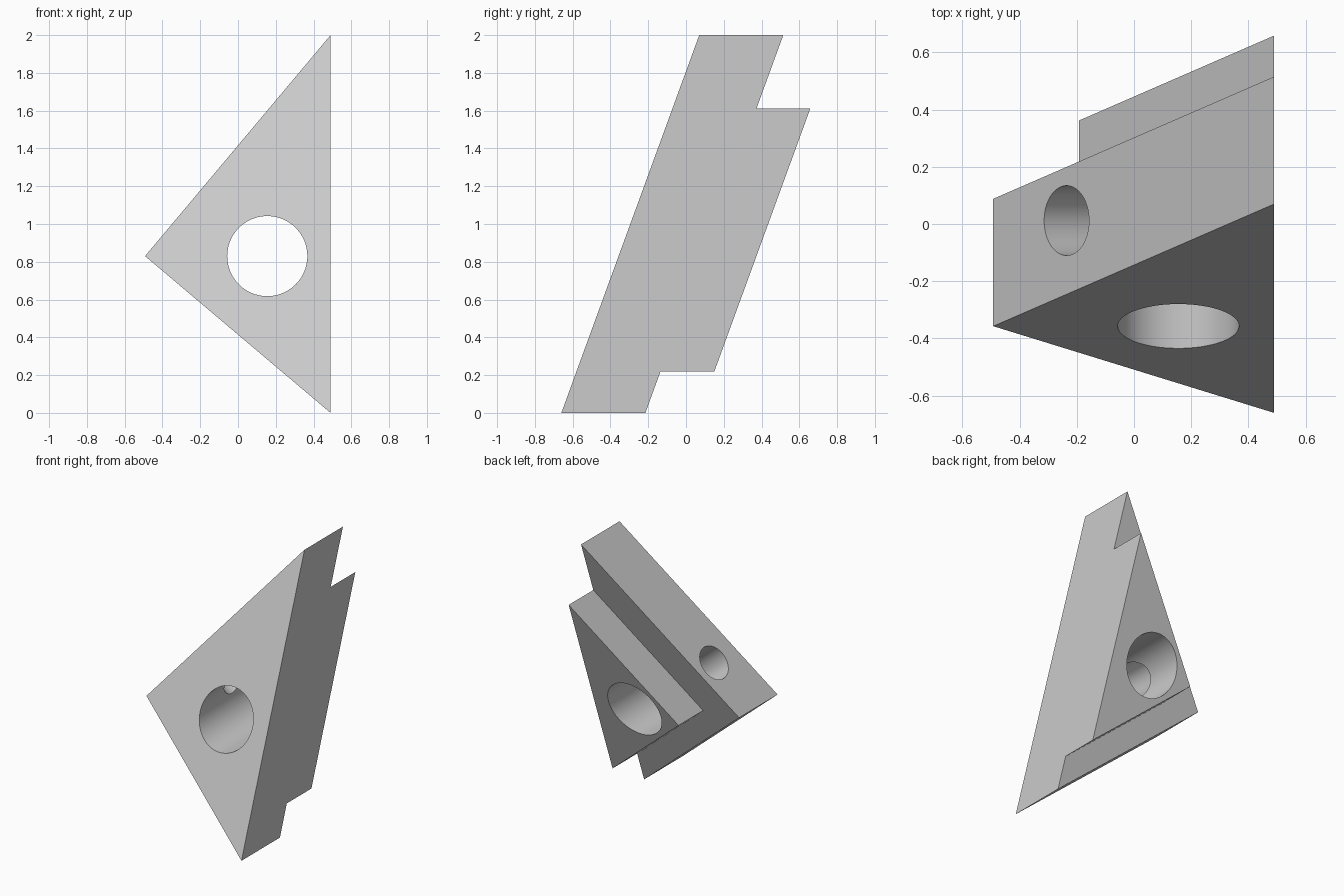
import bpy
import bmesh
from mathutils import Vector, Matrix

cube = bpy.data.objects.get("Cube")
if cube:
    bpy.data.objects.remove(cube, do_unlink=True)

grey = bpy.data.materials.new("light grey")
grey.use_nodes = True
grey.diffuse_color = (0.6, 0.6, 0.6, 1)
grey.node_tree.nodes["Principled BSDF"].inputs["Base Color"].default_value = (0.6, 0.6, 0.6, 1)

LEAN = 0.365          # y shift per unit of height
FRONT = -0.66         # front plane at ground level
SLAB, TOTAL = 0.445, 0.73
HOLE = Vector((0.155, 0, 0.83))


def make_object(name, bm):
    bmesh.ops.recalc_face_normals(bm, faces=bm.faces)
    mesh = bpy.data.meshes.new(name)
    bm.to_mesh(mesh)
    bm.free()
    mesh.materials.append(grey)
    obj = bpy.data.objects.new(name, mesh)
    bpy.context.collection.objects.link(obj)
    return obj


def cylinder(name, start, end, radius):
    axis = end - start
    place = Matrix.Translation((start + end) / 2) @ axis.to_track_quat('Z', 'Y').to_matrix().to_4x4()
    bm = bmesh.new()
    bmesh.ops.create_cone(bm, cap_ends=True, segments=96, radius1=radius,
                          radius2=radius, depth=axis.length, matrix=place)
    obj = make_object(name, bm)
    obj.hide_render = True
    return obj


# Leaning triangular body with a smaller triangular step on its back
large = [(-0.492, 0.83), (0.49, 2), (0.49, 0)]
small = [(-0.193, 0.798), (0.49, 1.612), (0.49, 0.22)]
bm = bmesh.new()


def ring(outline, depth):
    return [bm.verts.new((x, FRONT + LEAN * z + depth, z)) for x, z in outline]


f, m = ring(large, 0), ring(large, SLAB)
a, b = ring(small, SLAB), ring(small, TOTAL)
bm.faces.new(f)
bm.faces.new(b)
bm.faces.new((m[0], m[1], a[1], a[0], a[2], m[2]))
bm.faces.new((f[2], f[1], m[1], a[1], b[1], b[2], a[2], m[2]))
for near, far in ((f, m), (a, b)):
    for i, j in ((0, 1), (2, 0)):
        bm.faces.new((near[i], near[j], far[j], far[i]))
body = make_object("wedge_body", bm)

# Main bore runs front to back; a narrow bore enters square to the upper slope
slope = Vector((large[1][0] - large[0][0], 0, large[1][1] - large[0][1])).normalized()
normal = Vector((-slope.z, 0, slope.x))
mouth = Vector((-0.235, 0.012, 1.135))
cutters = [
    cylinder("main_bore_cutter", HOLE - Vector((0, 2, 0)), HOLE + Vector((0, 2, 0)), 0.212),
    cylinder("side_bore_cutter", mouth + normal * 0.2, mouth - normal * 0.48, 0.122),
]
bpy.ops.object.select_all(action='DESELECT')
bpy.context.view_layer.objects.active = body
body.select_set(True)
for cutter in cutters:
    mod = body.modifiers.new(cutter.name, 'BOOLEAN')
    mod.operation = 'DIFFERENCE'
    mod.solver = 'EXACT'
    mod.object = cutter
    bpy.ops.object.modifier_apply(modifier=mod.name)
for cutter in cutters:
    bpy.data.objects.remove(cutter, do_unlink=True)
bpy.ops.object.shade_smooth_by_angle(angle=0.5)
